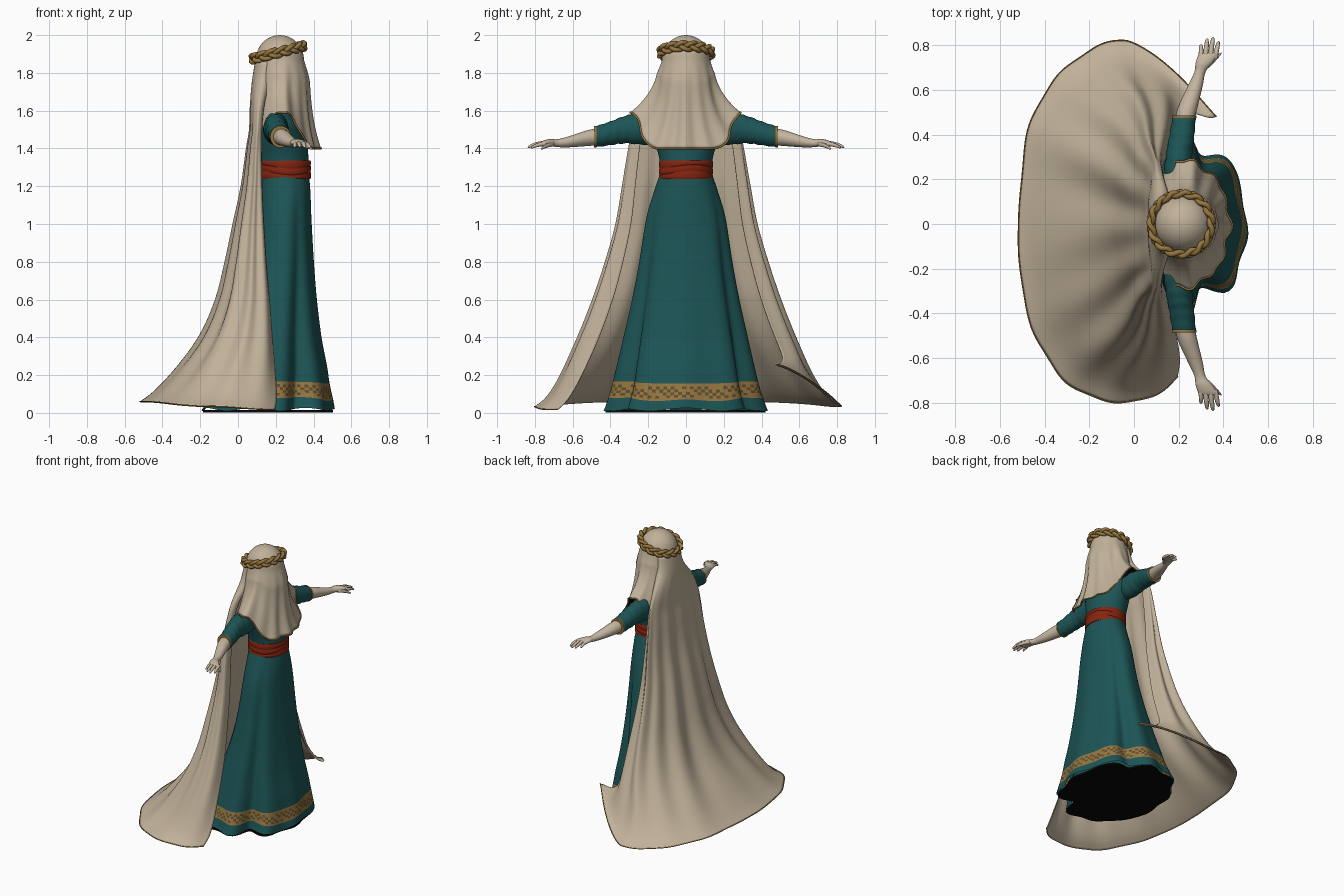
import bpy, bmesh
from math import sin, cos, pi, radians, exp, copysign
from mathutils import Vector

if "Cube" in bpy.data.objects:
    bpy.data.objects.remove(bpy.data.objects["Cube"])


def material(name, rgb):
    m = bpy.data.materials.new(name)
    m.use_nodes = True
    m.diffuse_color = (*rgb, 1)
    m.node_tree.nodes["Principled BSDF"].inputs["Base Color"].default_value = (*rgb, 1)
    return m


LINEN = material("linen", (0.53, 0.44, 0.32))
SKIN = material("skin", (0.55, 0.46, 0.35))
TEAL = material("teal cloth", (0.012, 0.09, 0.092))
RED = material("red sash", (0.235, 0.018, 0.005))
GOLD = material("gold", (0.30, 0.18, 0.05))
BROWN = material("dark embroidery", (0.11, 0.075, 0.03))
BLACK = material("black lining", (0.002, 0.002, 0.002))


def smooth_rows(rows, n=6):
    """Catmull-Rom interpolation of tuples."""
    out = []
    for i in range(len(rows) - 1):
        quad = [rows[max(i - 1, 0)], rows[i], rows[i + 1], rows[min(i + 2, len(rows) - 1)]]
        for k in range(n):
            t = k / n
            out.append(tuple(b + t / 2 * (c - a + t * (2*a - 5*b + 4*c - d + t * (3*(b - c) + d - a)))
                             for a, b, c, d in zip(*quad)))
    return out + [rows[-1]]


def step(v):
    v = min(max(v, 0), 1)
    return v * v * (3 - 2 * v)


def bump(v, mid, width):
    return exp(-((v - mid) / width) ** 2)


def loft(name, rings, mats, closed=True, caps=False, rule=None, thick=0):
    """Skin a list of equal-length point rings."""
    bm = bmesh.new()
    grid = [[bm.verts.new(p) for p in ring] for ring in rings]
    n = len(grid[0])
    for i in range(len(grid) - 1):
        for j in range(n if closed else n - 1):
            k = (j + 1) % n
            f = bm.faces.new((grid[i][j], grid[i][k], grid[i + 1][k], grid[i + 1][j]))
            f.material_index = rule(i, j) if rule else 0
    if caps:
        bm.faces.new(grid[0])
        bm.faces.new(grid[-1])
    bmesh.ops.remove_doubles(bm, verts=bm.verts, dist=1e-5)
    bmesh.ops.recalc_face_normals(bm, faces=bm.faces)
    me = bpy.data.meshes.new(name)
    bm.to_mesh(me)
    bm.free()
    for m in mats:
        me.materials.append(m)
    me.shade_smooth()
    me.set_sharp_from_angle(angle=radians(50))
    ob = bpy.data.objects.new(name, me)
    bpy.context.collection.objects.link(ob)
    if thick:
        mod = ob.modifiers.new("thickness", 'SOLIDIFY')
        mod.thickness = thick
        mod.material_offset = len(mats) - 1
    return ob


def cord(name, pts, r, mat, cyclic=False):
    cu = bpy.data.curves.new(name, 'CURVE')
    cu.dimensions = '3D'
    cu.bevel_depth, cu.bevel_resolution = r, 2
    sp = cu.splines.new('POLY')
    sp.points.add(len(pts) - 1)
    for p, q in zip(sp.points, pts):
        p.co = (*q, 1)
    sp.use_cyclic_u = cyclic
    cu.materials.append(mat)
    ob = bpy.data.objects.new(name, cu)
    bpy.context.collection.objects.link(ob)


def angles(n):
    return [2 * pi * j / n for j in range(n)]


# Skirt: z, centre x, radius x, radius y
skirt = smooth_rows([(1.27, .25, .125, .136), (1.17, .25, .133, .17), (1.03, .245, .143, .21),
                     (.8, .235, .165, .246), (.6, .22, .195, .283), (.4, .2, .238, .327),
                     (.25, .185, .28, .36), (.155, .175, .303, .38), (.065, .165, .33, .403),
                     (.018, .155, .347, .425)])


def skirt_ring(z, cx, rx, ry, n=120):
    d = (1.27 - z) / 1.27
    ring = []
    for a in angles(n):
        side = min(a, 2 * pi - a)
        f = 1 + d * (.02 * cos(9 * a) + .012 * cos(5 * a + 1)) + .02 * step(1 - z / .15) * cos(11 * a + 2)
        # deep fold at each front corner beside a fuller front panel
        f += d * (.05 * bump(side, .62, .25) - .17 * bump(side, 1.03, .18))
        lift = .022 * step(1 - z / .35) * step((z - .018) / .05) * sin(a) ** 2
        ring.append((cx + rx * f * cos(a), ry * f * sin(a), z + lift + .008 * step(1 - z / .2) * cos(7 * a)))
    return ring


BAND = 7 * 6  # first row of the embroidered band


def band_rule(i, j):
    if not BAND <= i < BAND + 6:
        return 0
    return 2 if 0 < i - BAND < 5 and (7 * j + 3 * i + j // 4) % 5 < 2 else 1


loft("skirt", [skirt_ring(*r) for r in skirt], [TEAL, GOLD, BROWN], rule=band_rule)
bottom = [[(x * .975 + .004, y * .975, z) for x, y, _ in skirt_ring(*skirt[-1])] for z in (.002, .015)]
loft("skirt_lining", bottom, [BLACK], caps=True)

# Bodice
bodice = smooth_rows([(1.26, .25, .125, .136), (1.35, .245, .128, .142), (1.45, .235, .128, .172),
                      (1.53, .225, .11, .2), (1.59, .215, .08, .14), (1.63, .21, .05, .06)])
loft("bodice", [[(cx + rx * cos(a), ry * sin(a), z) for a in angles(48)] for z, cx, rx, ry in bodice],
     [TEAL], caps=True)

# Sash: soft wraps with a slight slant
sash = []
for k in range(19):
    t = k / 18
    r = .006 + .004 * abs(sin(3 * pi * t)) ** .6
    sash.append([(.251 + (.126 + r) * cos(a), (.134 + r) * sin(a), 1.238 + .097 * t
                  + .012 * sin(pi * t) * sin(2 * a + 1)) for a in angles(64)])
loft("sash", sash, [RED], caps=True)

# Arms, built once for each side along y
sleeve = smooth_rows([(.2, .1, 1.5, .06, .07), (.2, .22, 1.505, .066, .085), (.203, .32, 1.5, .058, .073),
                      (.215, .4, 1.48, .056, .063), (.225, .48, 1.462, .052, .055)])
forearm = smooth_rows([(.225, .45, 1.463, .043, .045), (.24, .52, 1.455, .044, .042),
                       (.275, .62, 1.435, .033, .029), (.295, .68, 1.428, .025, .021),
                       (.313, .72, 1.431, .037, .019), (.332, .757, 1.425, .044, .016),
                       (.337, .77, 1.421, .036, .01)], 4)


def tube(name, rows, s, mat, n=24, wrinkle=0):
    rings = [[(x + rx * cos(a) * (1 + wrinkle * sin(1.7 * i + 2 * sin(a))), s * y,
               z + rz * sin(a) * (1 + wrinkle * sin(1.7 * i + 2 * sin(a)))) for a in angles(n)]
             for i, (x, y, z, rx, rz) in enumerate(rows)]
    return loft(name, rings, [mat], caps=True)


digits = [((.302, .735, 1.426), (.3, .805, 1.408)), ((.32, .75, 1.428), (.328, .832, 1.408)),
          ((.342, .75, 1.428), (.354, .838, 1.406)), ((.362, .74, 1.424), (.379, .82, 1.404)),
          ((.325, .7, 1.422), (.39, .768, 1.397))]
for side, s in (("front", -1), ("back", 1)):
    tube(side + "_sleeve", sleeve, s, TEAL, 32, .03)
    x, y, z, rx, rz = sleeve[-1]
    tube(side + "_cuff", [(x, y - .005, z, rx + .003, rz + .003), (x, y + .006, z, rx + .003, rz + .003)], s, GOLD)
    tube(side + "_forearm", forearm, s, SKIN)
    for k, (p, q) in enumerate(digits):
        p, q = Vector(p), Vector(q)
        rows = []
        for t, r in ((0, .012), (.35, .0115), (.7, .01), (.93, .007), (1, .002)):
            c = p.lerp(q, t) + Vector((0, 0, .006 * sin(pi * t)))
            rows.append((*c, r, r))
        tube(f"{side}_digit_{k + 1}", rows, s, SKIN, 10)

# Veil: dome over the head, then a drape reaching a sloping hem
veil = []
N = 112
for k in range(13):
    p = pi / 2 * k / 12
    veil.append([(.222 + .127 * sin(p) * cos(a), .127 * sin(p) * sin(a), 1.87 + .13 * cos(p)) for a in angles(N)])
for k in range(1, 25):
    t = k / 24
    ring = []
    for a in angles(N):
        c = cos(a)
        hem = 1.59 - .19 * step((c - .2) / .66) - .08 * step(-c / .6)
        puff = .02 * min(1, 4 * t) * step(c + 1)
        fold = .008 * t * cos(14 * a + .6) * step(c * 2 + .9) + .006 * t * cos(9 * a)
        rx = .127 + puff + fold + (.008 * min(1, 6 * t) + .05 * t ** 3 if c > 0 else .008 * t)
        ry = .127 + puff + fold + .138 * t ** 2.4
        ring.append((.222 - .01 * t * (1 - abs(c)) + rx * c, ry * sin(a), 1.87 + (hem - 1.87) * t))
    veil.append(ring)
loft("veil", veil, [LINEN, BLACK], thick=.004)
front_hem = [p for p in veil[-1][-36:] + veil[-1][:37]]
cord("veil_trim", front_hem, .0055, GOLD)

# Cloak: z, back x, front x, half width
cloak_rows = smooth_rows([(1.86, .09, .18, .11), (1.75, .073, .165, .135), (1.62, .063, .14, .23),
                          (1.5, .06, .13, .285), (1.4, .045, .13, .305), (1.2, .02, .135, .337),
                          (1.0, -.02, .147, .37), (.8, -.06, .162, .425), (.6, -.11, .18, .492),
                          (.4, -.2, .195, .572), (.2, -.35, .208, .665), (.09, -.45, .21, .735),
                          (.035, -.515, .2, .8)], 4)
T = radians(125)
cloak = []
for z, xb, xf, hw in cloak_rows:
    row = []
    d = step((1.8 - z) / 1.2) * (1 - .7 * step(1 - z / .4))
    low = max(0, 1 - z / .32) ** 1.4
    square = 1 - .24 * step((.7 - z) / .7)
    for j in range(121):
        th = T * (j / 60 - 1)
        f = .013 * d * (cos(13 * th + .5) + .6 * cos(8 * th + 2))
        w = step((th - 1.6) / (T - 1.6)) * low
        x = xb + (xf - xb) * (1 - cos(th)) / (1 - cos(T)) - f * cos(th)
        y = copysign(abs(sin(th)) ** square, th) * hw + f * sin(th) + .04 * low * bump(th, 1.75, .35)
        # one front corner is swept up and forward, the back hem is slightly raised
        row.append((x + .2 * w, y - .25 * w, z + .26 * w - .02 * low * step((-th - 1.4) / .7)
                    + .03 * low * step(1.4 - abs(th))))
    cloak.append(row)
loft("cloak", cloak, [LINEN], closed=False, thick=.006)
cord("cloak_trim", cloak[-1], .003, GOLD)

# Braided wreath, tilted up at the face
for k in range(3):
    pts = []
    for a in angles(180):
        q = 5 * a + 2 * pi * k / 3
        r = .135 + .009 * sin(2 * q)
        pts.append((.212 + r * cos(a), r * sin(a), 1.908 + .034 * cos(a) + .019 * sin(q)))
    cord(f"wreath_strand_{k + 1}", pts, .0125, GOLD, True)
